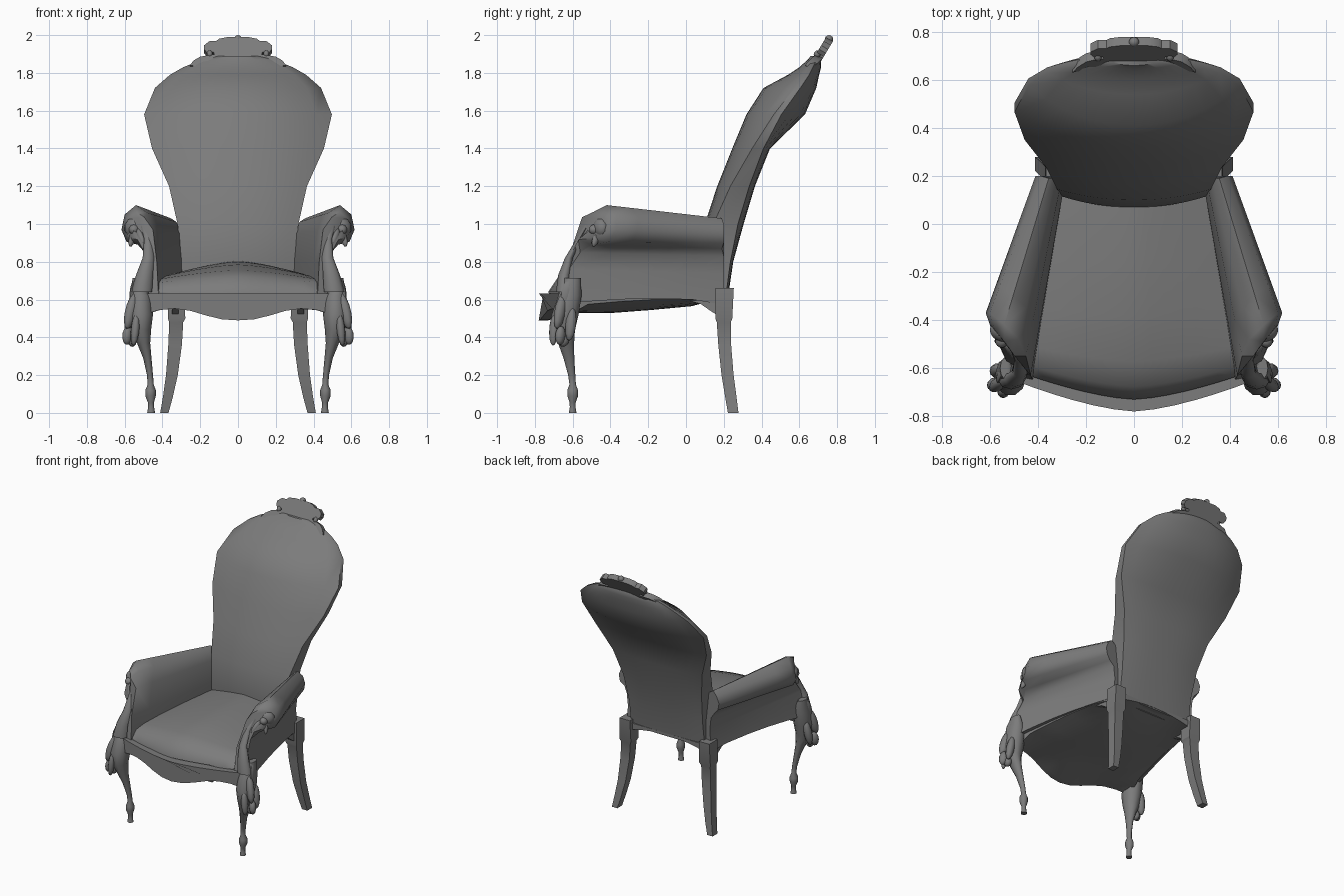
import bpy, bmesh, math
from mathutils import Vector

grey = bpy.data.materials.new("dark_grey")
grey.diffuse_color = (.2, .2, .2, 1)


def lerp(a, b, t):
    return a + (b - a) * t


def finish(name, bm, mirror=False, angle=40):
    bmesh.ops.recalc_face_normals(bm, faces=bm.faces)
    me = bpy.data.meshes.new(name)
    bm.to_mesh(me)
    bm.free()
    me.materials.append(grey)
    ob = bpy.data.objects.new(name, me)
    bpy.context.collection.objects.link(ob)
    bpy.ops.object.select_all(action='DESELECT')
    ob.select_set(True)
    bpy.context.view_layer.objects.active = ob
    bpy.ops.object.shade_smooth_by_angle(angle=math.radians(angle))
    if mirror:
        m = ob.modifiers.new("Mirror", 'MIRROR')
        m.use_mirror_merge = False
    return ob


def loft(name, rings, mirror=False, angle=40):
    """Skin closed rings of equal length and cap both ends."""
    bm = bmesh.new()
    vs = [[bm.verts.new(p) for p in r] for r in rings]
    n = len(vs[0])
    for a, b in zip(vs, vs[1:]):
        for i in range(n):
            j = (i + 1) % n
            bm.faces.new((a[i], a[j], b[j], b[i]))
    bm.faces.new(vs[0])
    bm.faces.new(vs[-1])
    return finish(name, bm, mirror, angle)


def blobs(name, items, mirror=False):
    """Ellipsoids: centre, radii, long-axis direction."""
    bm = bmesh.new()
    for c, r, d in items:
        q = Vector(d).to_track_quat('Z', 'Y').to_matrix().to_4x4()
        new = bmesh.ops.create_uvsphere(bm, u_segments=10, v_segments=7, radius=1)['verts']
        for v in new:
            v.co = q @ Vector((v.co.x * r[0], v.co.y * r[1], v.co.z * r[2])) + Vector(c)
    return finish(name, bm, mirror, 60)


US = [i / 6 - 1 for i in range(13)]

# Balloon-shaped upholstered back: z, half width, front y, rim y, rear y, half rim thickness
back = [(0.61, .30, .10, .17, .222, .04), (0.80, .30, .07, .175, .25, .06),
        (1.00, .32, .10, .21, .305, .065), (1.20, .365, .165, .285, .365, .05),
        (1.40, .455, .245, .38, .445, .03), (1.58, .497, .32, .485, .63, .02),
        (1.72, .44, .41, .59, .69, .015), (1.79, .36, .54, .64, .705, .012),
        (1.83, .29, .60, .66, .715, .012), (1.87, .19, .645, .68, .715, .012),
        (1.89, .10, .66, .685, .70, .01)]
rings = []
for z, w, f, m, r, h in back:
    rings.append([(u * w, lerp(f, m - h, abs(u) ** 2.2), z) for u in US] +
                 [(u * w, lerp(r, m + h, abs(u) ** 2.4), z) for u in reversed(US)])
loft("chair_back", rings)

# Seat cushion: v, edge z, centre z
rings = []
for v, ze, zc in [(0, .74, .805), (.15, .74, .805), (.4, .735, .80), (.65, .725, .785),
                  (.85, .71, .755), (.95, .69, .72), (1, .64, .64)]:
    w, y = lerp(.30, .425, v), lerp(.17, -.635, v)
    bow = .095 * v ** 3
    rings.append([(u * w, y - bow * (1 - abs(u) ** 1.5), lerp(zc, ze, abs(u) ** 1.5)) for u in US] +
                 [(u * w, y - bow * (1 - abs(u) ** 1.5), .60) for u in reversed(US)])
loft("seat_cushion", rings)

# Seat frame with the scalloped front apron and sagging underside
wave = [.49, .495, .515, .54, .552, .545, .52]
wave = [wave[round(abs(u) * 6)] for u in US]
rings = []
for v, side, mid in [(0, .57, .62), (.08, .58, .60), (.22, .60, .565), (.45, .60, .545),
                     (.65, .59, .53), (.85, .575, .53), (.96, 0, 0), (1, 0, 0)]:
    w, y = lerp(.34, .50, v), lerp(.225, -.65, v)
    bow = .13 * v ** 3
    low = wave if v > .9 else [lerp(mid, side, u * u) for u in US]
    ys = [y - bow * (1 - abs(u) ** 1.5) for u in US]
    rings.append([(u * w, yy, z) for u, yy, z in zip(US, ys, low)] +
                 [(u * w, yy, .632) for u, yy in reversed(list(zip(US, ys)))])
loft("seat_frame", rings)

# Rolled arm with side panel: matching profiles at the back and the raked front
arm_back = [(.285, .19, .62), (.285, .19, .80), (.30, .19, .95), (.325, .19, 1.01), (.355, .19, 1.03),
            (.39, .20, 1.00), (.41, .20, .95), (.40, .20, .90), (.37, .19, .87), (.345, .20, .83),
            (.335, .20, .74), (.345, .20, .59)]
arm_front = [(.42, -.65, .60), (.43, -.63, .80), (.45, -.55, .97), (.48, -.48, 1.06), (.54, -.42, 1.10),
             (.60, -.37, 1.05), (.617, -.37, .97), (.59, -.41, .905), (.53, -.50, .89), (.495, -.56, .85),
             (.51, -.62, .76), (.535, -.63, .58)]
rings = []
for t in (0, .2, .4, .6, .8, 1):
    ring = [Vector(a).lerp(Vector(b), t) for a, b in zip(arm_back, arm_front)]
    ring[11].z += .02 * math.sin(t * math.pi)
    rings.append(ring)
# Rounded end of the roll
end = [p.copy() for p in ring]
for p in end[3:9]:
    p.x, p.z, p.y = lerp(p.x, .535, .3), lerp(p.z, .98, .3), p.y - .07
rings.append(end)
loft("arm", rings, True, 60)

# Scroll and leaf carving on the arm front
blobs("arm_scroll", [((.55, -.45, .98), (.055, .055, .04), (.5, -1, 0)),
                     ((.55, -.485, .97), (.028, .028, .03), (.3, -1, 0)),
                     ((.515, -.525, .93), (.018, .022, .055), (-.3, -.5, -.8)),
                     ((.56, -.475, .925), (.016, .02, .05), (.2, -.3, -.8))], True)

# Carved front edge of the arm, running down into the leg
rail = [(.50, -.50, 1.03, .025), (.475, -.565, .92, .022), (.475, -.62, .82, .03),
        (.495, -.645, .73, .045), (.51, -.65, .64, .055)]
rings = [[(x + r * math.cos(a), y + .7 * r * math.sin(a), z)
          for a in (k * math.pi / 4 for k in range(8))] for x, y, z, r in rail]
loft("arm_front_post", rings, True, 60)

# Cabriole front leg: x, y, z, half width, half depth
leg = [(.535, -.60, .715, .022, .045), (.515, -.615, .62, .06, .065), (.515, -.64, .52, .065, .075),
       (.515, -.645, .44, .055, .06), (.50, -.635, .37, .035, .045), (.48, -.62, .29, .022, .03),
       (.466, -.605, .20, .016, .02), (.462, -.60, .15, .016, .018), (.463, -.60, .12, .028, .03),
       (.463, -.60, .09, .028, .03), (.461, -.60, .055, .016, .017), (.46, -.60, .03, .016, .016),
       (.46, -.60, 0, .021, .021)]
rings = [[(x + a * math.cos(t), y + b * math.sin(t), z)
          for t in (k * math.pi / 5 for k in range(10))] for x, y, z, a, b in leg]
loft("front_leg", rings, True, 60)

# Acanthus leaves on the knee
blobs("knee_leaves", [((.565, -.665, .54), (.028, .035, .10), (.25, -.2, -1)),
                      ((.585, -.665, .41), (.024, .03, .05), (.1, -.1, -1)),
                      ((.545, -.70, .44), (.025, .022, .085), (.1, -.05, -1)),
                      ((.57, -.61, .47), (.03, .028, .09), (.15, -.1, -1)),
                      ((.56, -.65, .385), (.026, .03, .035), (0, 0, -1)),
                      ((.545, -.615, .63), (.022, .05, .085), (-.1, .2, 1))], True)

# Sabre rear leg with square block: x, y, z, half width, half depth
leg = [(.325, .205, .66, .042, .048), (.325, .20, .50, .046, .045), (.327, .20, .48, .037, .037),
       (.333, .205, .36, .036, .034), (.35, .22, .20, .031, .032), (.372, .238, .08, .026, .030),
       (.39, .25, 0, .022, .028)]
rings = [[(x + sx * a, y + sy * b, z) for sx, sy in ((-1, -1), (1, -1), (1, 1), (-1, 1))]
         for x, y, z, a, b in leg]
loft("rear_leg", rings, True, 30)

# Curved brackets where the side rails meet the rear legs
side = ((.17, .515), (.13, .54), (.08, .575), (0, .60), (0, .63), (.17, .66))
loft("rear_bracket", [[(x, y, z) for y, z in side] for x in (.315, .35)], True, 30)

# Pierced crest: half outline (x, z) mirrored, extruded on the raked plane
half = [(0, 1.978), (.06, 1.978), (.10, 1.97), (.115, 1.958), (.15, 1.958), (.18, 1.935), (.18, 1.915),
        (.165, 1.897), (.13, 1.90), (.125, 1.888), (.16, 1.882), (.20, 1.875), (.235, 1.855),
        (.255, 1.83), (.20, 1.82), (.10, 1.84)]
outline = half + [(-x, z) for x, z in reversed(half[1:])]
rings = []
for off in (-.018, .018):
    rings.append([(x, .683 + (z - 1.85) * .60 - .3 * max(0, abs(x) - .18) + off, z - off * .6)
                  for x, z in outline])
loft("crest", rings, False, 35)

# Crest finial and small scroll ends
blobs("crest_knobs", [((0, .757, 1.978), (.022, .022, .022), (0, 0, 1))] +
      [((s * .15, .695, 1.90), (.016, .018, .02), (0, .6, .8)) for s in (1, -1)])
